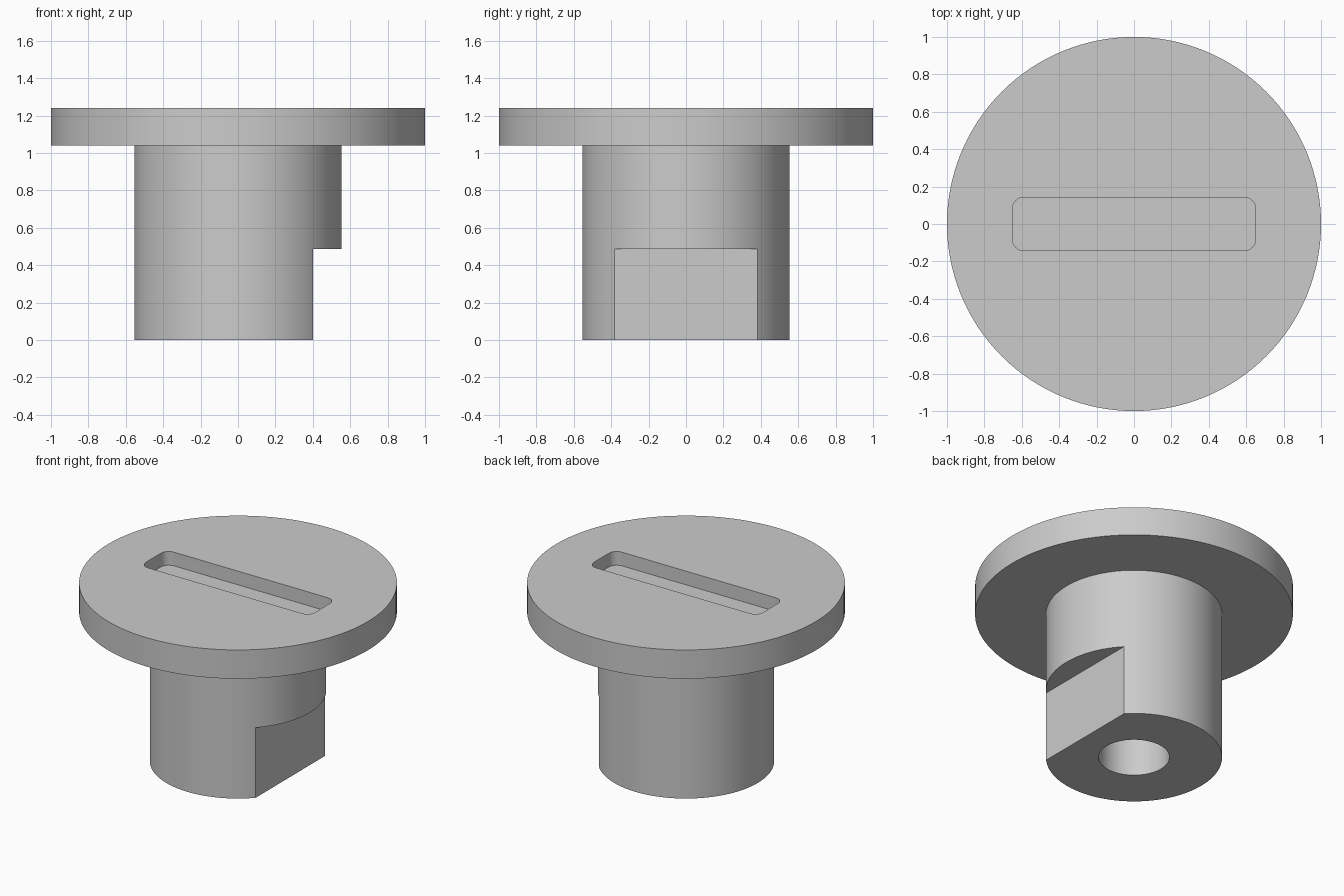
import bpy
import bmesh
from math import cos, sin, pi, radians
from mathutils import Vector

cube = bpy.data.objects.get("Cube")
if cube:
    bpy.data.objects.remove(cube, do_unlink=True)

HEIGHT = 1.24
HEAD_R, HEAD_BASE = 1.0, 1.04
SHAFT_R = 0.554
BORE_R, BORE_DEPTH = 0.223, 0.8
FLAT_X, FLAT_TOP = 0.402, 0.487
SLOT_X, SLOT_Y, SLOT_R, SLOT_DEPTH = 0.65, 0.142, 0.06, 0.095

grey = bpy.data.materials.new("plain grey")
grey.use_nodes = True
colour = (0.6, 0.6, 0.6, 1)
grey.diffuse_color = colour
grey.node_tree.nodes["Principled BSDF"].inputs["Base Color"].default_value = colour


def make_object(name, bm):
    bmesh.ops.recalc_face_normals(bm, faces=bm.faces)
    mesh = bpy.data.meshes.new(name)
    bm.to_mesh(mesh)
    bm.free()
    mesh.materials.append(grey)
    obj = bpy.data.objects.new(name, mesh)
    bpy.context.collection.objects.link(obj)
    return obj


def lathe(name, profile, steps=128):
    bm = bmesh.new()
    verts = [bm.verts.new((r, 0, z)) for r, z in profile]
    edges = [bm.edges.new(pair) for pair in zip(verts, verts[1:])]
    bmesh.ops.spin(bm, geom=verts + edges, cent=(0, 0, 0), axis=(0, 0, 1),
                   angle=2 * pi, steps=steps)
    bmesh.ops.remove_doubles(bm, verts=bm.verts, dist=0.0001)
    return make_object(name, bm)


def prism(name, outline, bottom, top):
    bm = bmesh.new()
    face = bm.faces.new([bm.verts.new((x, y, bottom)) for x, y in outline])
    new = bmesh.ops.extrude_face_region(bm, geom=[face])["geom"]
    bmesh.ops.translate(bm, vec=Vector((0, 0, top - bottom)),
                        verts=[v for v in new if isinstance(v, bmesh.types.BMVert)])
    return make_object(name, bm)


def rounded_rectangle(hx, hy, r, steps=8):
    points = []
    for quarter, (sx, sy) in enumerate([(1, 1), (-1, 1), (-1, -1), (1, -1)]):
        for i in range(steps + 1):
            a = (quarter + i / steps) * pi / 2
            points.append((sx * (hx - r) + r * cos(a), sy * (hy - r) + r * sin(a)))
    return points


def cut(target, cutter):
    cutter.hide_render = True
    mod = target.modifiers.new("cut", "BOOLEAN")
    mod.operation = "DIFFERENCE"
    mod.solver = "EXACT"
    mod.object = cutter
    bpy.ops.object.select_all(action="DESELECT")
    bpy.context.view_layer.objects.active = target
    target.select_set(True)
    bpy.ops.object.modifier_apply(modifier=mod.name)
    bpy.data.objects.remove(cutter, do_unlink=True)


# Turned body: blind bore, shaft and wide round head
plug = lathe("flanged_plug", [
    (0, BORE_DEPTH), (BORE_R, BORE_DEPTH), (BORE_R, 0), (SHAFT_R, 0),
    (SHAFT_R, HEAD_BASE), (HEAD_R, HEAD_BASE), (HEAD_R, HEIGHT), (0, HEIGHT)])

# Flat milled on the lower left side of the shaft
cut(plug, prism("flat_cutter", [(FLAT_X, -1), (1, -1), (1, 1), (FLAT_X, 1)],
                -0.1, FLAT_TOP))

# Rounded slot in the top of the head
cut(plug, prism("slot_cutter", rounded_rectangle(SLOT_X, SLOT_Y, SLOT_R),
                HEIGHT - SLOT_DEPTH, HEIGHT + 0.1))

bpy.ops.object.shade_smooth_by_angle(angle=radians(30))
